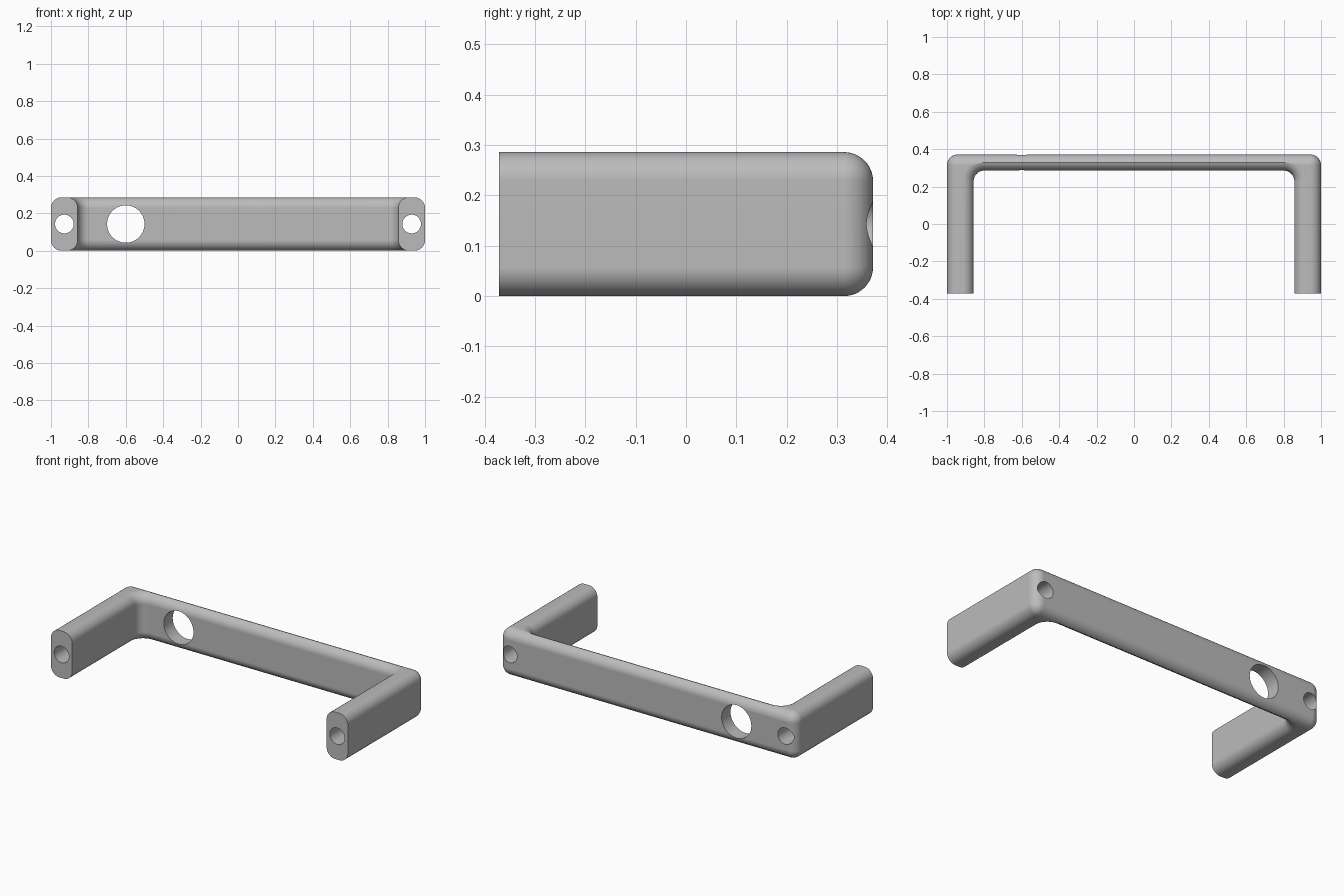
import bpy
import bmesh
from math import sin, cos, pi

cube = bpy.data.objects.get("Cube")
if cube:
    bpy.data.objects.remove(cube, do_unlink=True)

UNIT = 1 / 70           # half the bracket width is 70 design units
HEIGHT, FILLET = 20, 4
STEPS = 12

grey = bpy.data.materials.new("plain grey")
grey.use_nodes = True
colour = (0.5, 0.5, 0.5, 1)
grey.diffuse_color = colour
grey.node_tree.nodes["Principled BSDF"].inputs["Base Color"].default_value = colour


def outline(half_width, back, front, radius):
    """Plan outline: square at the front, rounded at the back corners."""
    pts = [(-half_width, front), (half_width, front)]
    for start, side in ((0, 1), (pi / 2, -1)):
        for i in range(STEPS + 1):
            a = start + pi / 2 * i / STEPS
            pts.append((side * (half_width - radius) + radius * cos(a),
                        back - radius + radius * sin(a)))
    return pts


def loft(name, layers):
    """Skin a stack of (height, outline) layers into a closed solid."""
    bm = bmesh.new()
    rings = [[bm.verts.new((x * UNIT, y * UNIT, z * UNIT)) for x, y in pts]
             for z, pts in layers]
    n = len(rings[0])
    for low, high in zip(rings, rings[1:]):
        for i in range(n):
            j = (i + 1) % n
            bm.faces.new((low[i], low[j], high[j], high[i]))
    bm.faces.new(rings[0][::-1])
    bm.faces.new(rings[-1])
    bmesh.ops.remove_doubles(bm, verts=bm.verts, dist=1e-6)
    bmesh.ops.recalc_face_normals(bm, faces=bm.faces)
    mesh = bpy.data.meshes.new(name)
    bm.to_mesh(mesh)
    bm.free()
    mesh.materials.append(grey)
    obj = bpy.data.objects.new(name, mesh)
    bpy.context.collection.objects.link(obj)
    return obj


# Fillet profile as (inset, height), bottom to top
quarter = [(FILLET * (1 - sin(a)), FILLET * (1 - cos(a)))
           for a in (pi / 2 * i / STEPS for i in range(STEPS + 1))]
profile = quarter + [(d, HEIGHT - z) for d, z in reversed(quarter)]

# Rounded outer block
bracket = loft("bracket", [(z, outline(70 - d, 26 - d, -26, FILLET - d))
                           for d, z in profile])

# Flared cavity that leaves the two legs and the crossbar
flare = [(d, z + (0.01 if z > HEIGHT / 2 else -0.01) * (d == FILLET))
         for d, z in profile]
flare = [(FILLET, -2)] + flare + [(FILLET, HEIGHT + 2)]
cutters = [loft("cavity_cutter", [(z, outline(60 + d, 20 + d, -30, FILLET + d))
                                  for d, z in flare])]

# Screw holes through the legs and the large hole in the crossbar
for name, x, radius in (("left_hole_cutter", 65, 3.5),
                        ("right_hole_cutter", -65, 3.5),
                        ("crossbar_hole_cutter", -42, 7)):
    bpy.ops.mesh.primitive_cylinder_add(
        vertices=64, radius=radius * UNIT, depth=1,
        location=(x * UNIT, 0, HEIGHT / 2 * UNIT), rotation=(pi / 2, 0, 0))
    hole = bpy.context.object
    hole.name = name
    hole.data.materials.append(grey)
    cutters.append(hole)

bpy.ops.object.select_all(action="DESELECT")
bpy.context.view_layer.objects.active = bracket
bracket.select_set(True)
for cutter in cutters:
    cutter.hide_render = True
    cut = bracket.modifiers.new(cutter.name, "BOOLEAN")
    cut.operation = "DIFFERENCE"
    cut.solver = "EXACT"
    cut.object = cutter
    bpy.ops.object.modifier_apply(modifier=cut.name)
    bpy.data.objects.remove(cutter, do_unlink=True)

# Smooth fillets, crisp hole rims and leg ends
bpy.ops.object.shade_smooth_by_angle(angle=pi / 6)
normals = bracket.modifiers.new("even_normals", "WEIGHTED_NORMAL")
normals.keep_sharp = True
